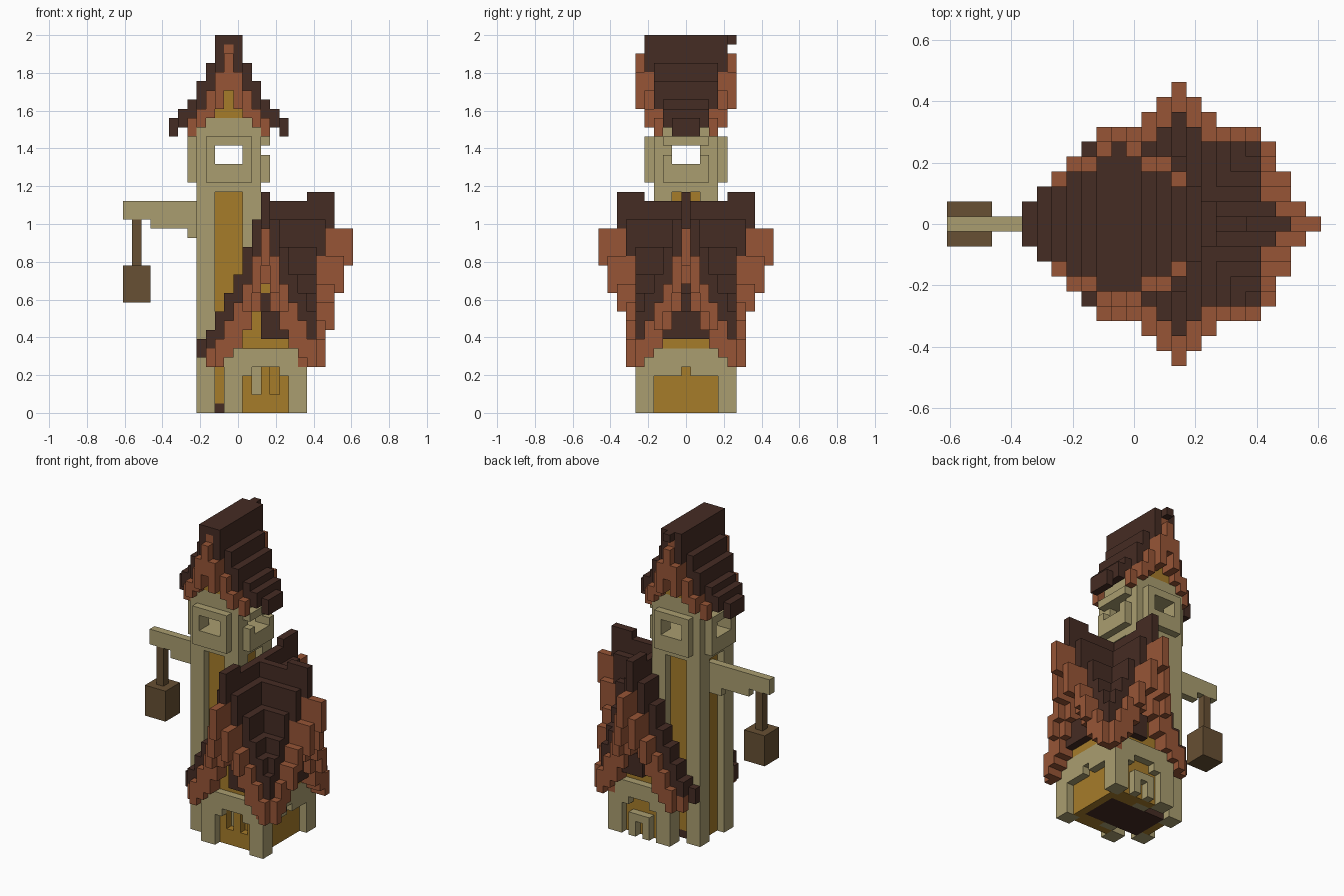
import bpy, bmesh, math
from mathutils import Vector

if "Cube" in bpy.data.objects:
    bpy.data.objects.remove(bpy.data.objects["Cube"])

UNIT = 2 / 41                      # edge of one block
ORIGIN = Vector((12.5, 9.5, 0))    # block grid centre on the ground
cells = {}                         # (x, y, z) -> part name


def material(name, colour):
    mat = bpy.data.materials.new(name)
    mat.use_nodes = True
    mat.diffuse_color = (*colour, 1)
    bsdf = mat.node_tree.nodes["Principled BSDF"]
    bsdf.inputs["Base Color"].default_value = (*colour, 1)
    bsdf.inputs["Roughness"].default_value = 0.9
    return mat


stone = material("pale_timber", (0.40, 0.34, 0.16))
plaster = material("ochre_plaster", (0.38, 0.20, 0.023))
rust = material("rust_trim", (0.31, 0.091, 0.037))
dark = material("dark_shingle", (0.06, 0.025, 0.017))
brown = material("crate_brown", (0.135, 0.08, 0.033))


def box(part, x, y, z):
    """Fill a block range, or carve it when part is None."""
    for i in range(*x):
        for j in range(*y):
            for k in range(*z):
                if part:
                    cells[i, j, k] = part
                else:
                    cells.pop((i, j, k), None)


def strip(part, place, across, along, z):
    """Fill a run of blocks parallel to a ridge."""
    for l in along:
        i, j = place(across, l)
        box(part, (i, i + 1), (j, j + 1), z)


def both(d):
    return {d, -d}


# Ridge frames: (steps from ridge, steps along ridge) -> grid column
def cross_ridge(a, l):
    return 15 + a, 9 + l


def east_ridge(a, l):
    return 15 + l, 9 + a


def tower_ridge(a, l):
    return 11 + a, 9 + l


# House walls, corner posts and beams
box("house_wall", (12, 19), (5, 14), (0, 7))
for y in (4, 14):
    box("house_frame", (11, 20), (y, y + 1), (4, 7))
    box("house_wall", (14, 17), (y, y + 1), (4, 5))
    box(None, (14, 17), (y, y + 1), (4, 5))
box("house_frame", (19, 20), (4, 15), (4, 7))
box(None, (19, 20), (9, 10), (4, 5))
for x in (11, 18):
    for y in (4, 13):
        box("house_frame", (x, x + 2), (y, y + 2), (0, 7))

# Front window slots and back door surround
for x in (14, 16):
    box(None, (x, x + 1), (5, 6), (2, 5))
    box("back_door_frame", (x, x + 1), (14, 15), (0, 3))
box("back_door_frame", (14, 17), (14, 15), (2, 3))

# House roof by distance from ridge: shingle bottom, top, half length
SHINGLES = [(20, 23, 7), (17, 21, 6), (14, 18, 5), (12, 15, 5),
            (10, 13, 5), (8, 11, 5), (7, 9, 5), (6, 8, 4)]
# Trim: wall top, overhang bottom, half length of overhang
TRIM = [(14, 16, 9), (11, 13, 8), (9, 11, 7), (7, 9, 6),
        (6, 6, 6), (5, 6, 6), (5, 5, 5)]

for d, (low, top, half) in enumerate(SHINGLES[:5]):
    for a in both(d):
        strip("house_gable", cross_ridge, a, range(-4, 5), (7, low))
        strip("house_gable", east_ridge, a, range(0, 4), (7, low))

for d, (wall_top, low, half) in enumerate(TRIM):
    top = SHINGLES[d][0]
    for a in both(d):
        if d == 6 and a > 0:
            continue
        for s in (-1, 1):
            for l in range(5, half + 1):
                strip("house_roof_trim", cross_ridge, a, [s * l],
                      (wall_top if l < 7 else low, top))
        if d < 6:
            reach = 7 if d == 3 else half
            for l in range(4, reach + 1):
                strip("house_roof_trim", east_ridge, a, [l],
                      (wall_top if l < 7 else low, top))

for d, (low, top, half) in enumerate(SHINGLES):
    for a in both(d):
        if d < 6 or a < 0:
            strip("house_roof", cross_ridge, a, range(-half, half + 1), (low, top))
        if d < 6:
            strip("house_roof", east_ridge, a, range(0, half + 1), (low, top))
# Raised ridge ends
for l in range(5, 8):
    strip("house_roof", cross_ridge, 0, both(l), (20, 24))
    strip("house_roof", east_ridge, 0, [l], (20, 24))

# Tower: recessed panels between corner posts
box("tower_panel", (9, 14), (7, 12), (0, 24))
for x in (8, 13):
    for y in (6, 11):
        box("tower_posts", (x, x + 2), (y, y + 2), (0, 24))
for z in range(24):
    for x, y in ((8, 8), (14, 8)):
        box(None, (x, x + 1), (y, y + 3), (z, z + 1))
    for x, y in ((10, 6), (10, 12)):
        box(None, (x, x + 3), (y, y + 1), (z, z + 1))
box("floor", (10, 18), (7, 12), (0, 1))

# Belfry with window frames on four sides
box("belfry", (8, 15), (6, 13), (24, 32))
box("window_frames", (9, 14), (5, 14), (25, 30))
box("window_frames", (7, 16), (7, 12), (25, 30))
box("belfry", (8, 15), (6, 13), (25, 30))
box(None, (9, 14), (7, 12), (27, 29))
box(None, (10, 13), (5, 14), (27, 29))
box(None, (7, 16), (8, 11), (27, 29))
box(None, (15, 16), (7, 12), (28, 29))

# Tower roof: shingle bottom, top, half length
TOWER_SHINGLES = [(40, 41, 4), (37, 41, 4), (35, 38, 3), (33, 36, 3),
                  (32, 34, 2), (31, 33, 2), (30, 32, 1)]
# Trim bottom, half length
TOWER_TRIM = [(35, 5), (33, 5), (32, 4), (31, 4), (30, 3)]

for d, (low, top, half) in enumerate(TOWER_SHINGLES[:4]):
    for a in both(d):
        strip("tower_gable", tower_ridge, a, range(-3, 4), (32, low))
for d, (low, half) in enumerate(TOWER_TRIM):
    for a in both(d):
        for l in range(3, half + 1):
            top = TOWER_SHINGLES[d][0] - (d == 0 and l == 5)
            strip("tower_roof_trim", tower_ridge, a, both(l), (low, top))
for d, (low, top, half) in enumerate(TOWER_SHINGLES):
    for a in both(d):
        strip("tower_roof", tower_ridge, a, range(-half, half + 1), (low, top))
strip("tower_roof", tower_ridge, 0, [5], (40, 41))

# Hoist arm, rope and hanging crate
box("hoist_arm", (0, 8), (9, 10), (21, 23))
box("hoist_arm", (3, 8), (9, 10), (20, 21))
box("hoist_arm", (7, 9), (9, 10), (19, 23))
box("rope", (1, 2), (9, 10), (16, 21))
box("crate", (0, 3), (8, 11), (12, 16))

MATERIALS = {
    "house_wall": plaster, "house_gable": plaster, "house_frame": stone,
    "back_door_frame": stone, "house_roof_trim": rust, "house_roof": dark,
    "tower_panel": plaster, "tower_posts": stone, "floor": dark,
    "belfry": stone, "window_frames": stone, "tower_gable": plaster,
    "tower_roof_trim": rust, "tower_roof": dark, "hoist_arm": stone,
    "rope": brown, "crate": brown,
}


def build(part, mat):
    """Make one mesh from the exposed block faces of a part."""
    bm = bmesh.new()
    verts = {}

    def vert(p):
        key = tuple(p)
        if key not in verts:
            verts[key] = bm.verts.new((Vector(key) - ORIGIN) * UNIT)
        return verts[key]

    for cell, name in cells.items():
        if name != part:
            continue
        for axis in range(3):
            u, v = (axis + 1) % 3, (axis + 2) % 3
            for side in (0, 1):
                near = list(cell)
                near[axis] += 2 * side - 1
                if tuple(near) in cells:
                    continue
                ring = []
                for du, dv in ((0, 0), (1, 0), (1, 1), (0, 1)):
                    p = list(cell)
                    p[axis] += side
                    p[u] += du
                    p[v] += dv
                    ring.append(vert(p))
                bm.faces.new(ring if side else ring[::-1])
    bmesh.ops.dissolve_limit(bm, angle_limit=math.radians(1),
                             verts=bm.verts[:], edges=bm.edges[:])
    mesh = bpy.data.meshes.new(part)
    bm.to_mesh(mesh)
    bm.free()
    mesh.materials.append(mat)
    bpy.context.collection.objects.link(bpy.data.objects.new(part, mesh))


for part, mat in MATERIALS.items():
    build(part, mat)
